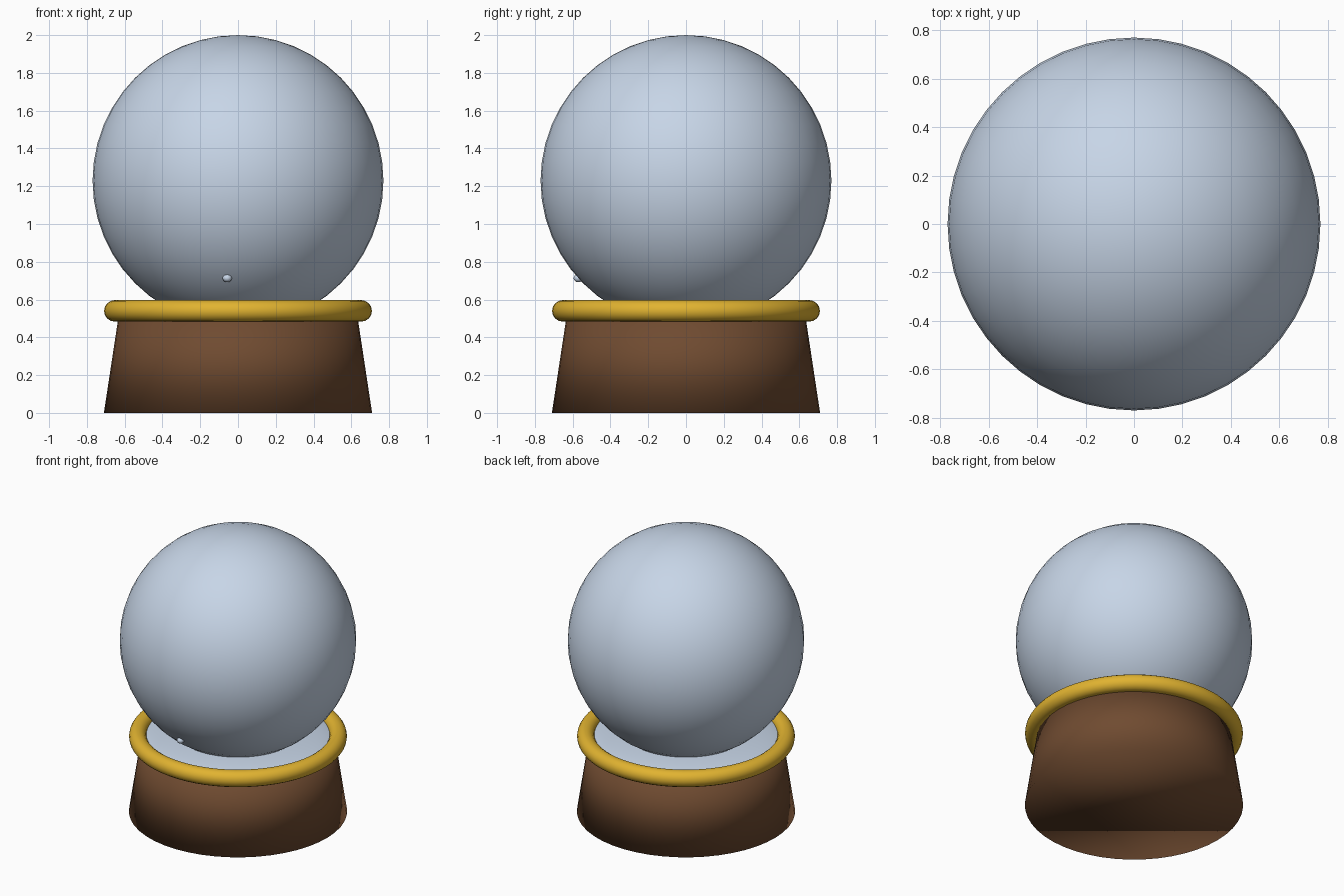
import bpy

old = bpy.data.objects.get("Cube")
if old:
    bpy.data.objects.remove(old, do_unlink=True)


def material(name, rgb):
    m = bpy.data.materials.new(name)
    m.use_nodes = True
    color = (*rgb, 1)
    m.diffuse_color = color
    m.node_tree.nodes["Principled BSDF"].inputs["Base Color"].default_value = color
    return m


ice_blue = material("ice_blue", (0.60, 0.70, 0.84))
gold = material("gold", (0.75, 0.45, 0.03))
wood = material("brown_wood", (0.16, 0.07, 0.03))


def finish(name, mat):
    ob = bpy.context.object
    ob.name = name
    ob.data.materials.append(mat)
    bpy.ops.object.shade_smooth()
    return ob


def ball(name, mat, radius, location, squash=1, segments=48, rings=24):
    bpy.ops.mesh.primitive_uv_sphere_add(
        segments=segments, ring_count=rings, radius=radius, location=location)
    ob = finish(name, mat)
    ob.scale.z = squash
    return ob


# Tapered wooden base, softly shaded across its rim
bpy.ops.mesh.primitive_cone_add(vertices=48, radius1=0.71, radius2=0.628,
                                depth=0.54, location=(0, 0, 0.27))
finish("wooden_base", wood)

# Gold ring around the top of the base
bpy.ops.mesh.primitive_torus_add(major_radius=0.652, minor_radius=0.057,
                                 major_segments=64, minor_segments=16,
                                 location=(0, 0, 0.54))
finish("gold_ring", gold)

# Low snow bed filling the ring
ball("snow_bed", ice_blue, 0.63, (0, 0, 0.53), squash=0.1)

# Glass globe, with one snowflake touching its lower front
ball("glass_globe", ice_blue, 0.77, (0, 0, 1.23))
ball("snowflake", ice_blue, 0.025, (-0.057, -0.57, 0.713), squash=0.85,
     segments=12, rings=8)
